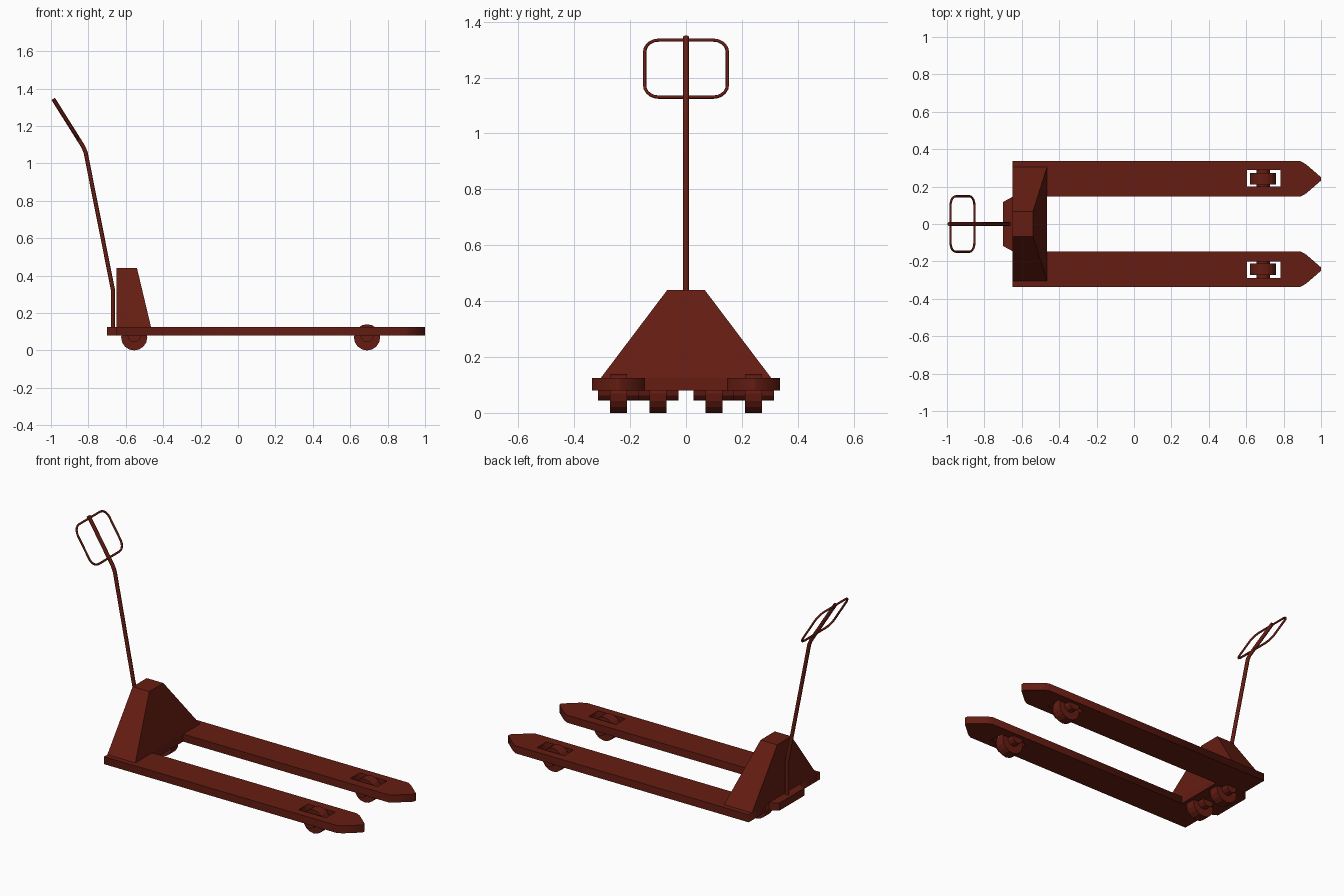
import bpy, bmesh, math
from mathutils import Vector

if "Cube" in bpy.data.objects:
    bpy.data.objects.remove(bpy.data.objects["Cube"])

paint = bpy.data.materials.new("dark_red_paint")
paint.diffuse_color = (0.13, 0.012, 0.006, 1)
paint.use_nodes = True
paint.node_tree.nodes["Principled BSDF"].inputs["Base Color"].default_value = paint.diffuse_color


def add_mesh(name, bm):
    bmesh.ops.recalc_face_normals(bm, faces=bm.faces)
    me = bpy.data.meshes.new(name)
    bm.to_mesh(me)
    bm.free()
    me.materials.append(paint)
    ob = bpy.data.objects.new(name, me)
    bpy.context.collection.objects.link(ob)
    return ob


def frustum(name, bottom, top, z0, z1):
    """Solid between two matching outlines at heights z0 and z1."""
    bm = bmesh.new()
    lo = [bm.verts.new((x, y, z0)) for x, y in bottom]
    hi = [bm.verts.new((x, y, z1)) for x, y in top]
    bm.faces.new(lo)
    bm.faces.new(hi)
    n = len(lo)
    for i in range(n):
        j = (i + 1) % n
        bm.faces.new((lo[i], lo[j], hi[j], hi[i]))
    return add_mesh(name, bm)


def to_mesh(ob):
    bpy.ops.object.select_all(action='DESELECT')
    ob.select_set(True)
    bpy.context.view_layer.objects.active = ob
    bpy.ops.object.convert(target='MESH')


def curve(name, loops, cyclic, dims='3D'):
    cu = bpy.data.curves.new(name, 'CURVE')
    cu.dimensions = dims
    for pts in loops:
        s = cu.splines.new('POLY')
        s.points.add(len(pts) - 1)
        for p, co in zip(s.points, pts):
            p.co = (*co, 1)
        s.use_cyclic_u = cyclic
    cu.materials.append(paint)
    ob = bpy.data.objects.new(name, cu)
    bpy.context.collection.objects.link(ob)
    return ob


def tube(name, pts, radius, cyclic=False):
    ob = curve(name, [pts], cyclic)
    ob.data.bevel_depth = radius
    ob.data.bevel_resolution = 2
    ob.data.use_fill_caps = True
    to_mesh(ob)


def cylinder(name, x, y, z, r, width, sides=16):
    bpy.ops.mesh.primitive_cylinder_add(vertices=sides, radius=r, depth=width,
                                        location=(x, y, z), rotation=(math.pi / 2, 0, 0))
    ob = bpy.context.object
    ob.name = name
    ob.data.materials.append(paint)


Z0, Z1 = 0.08, 0.125
for side, label in ((1, "left"), (-1, "right")):
    # fork blade with a wheel slot
    outline = [(-0.65, 0.146), (0.89, 0.146), (0.92, 0.163), (1.0, 0.232),
               (1.0, 0.25), (0.92, 0.319), (0.89, 0.336), (-0.65, 0.336)]
    slot = [(0.603, 0.2), (0.783, 0.2), (0.783, 0.288), (0.603, 0.288)]
    fork = curve("fork_" + label,
                 [[(x, side * y, 0) for x, y in loop] for loop in (outline, slot)], True, '2D')
    fork.data.fill_mode = 'BOTH'
    fork.data.extrude = (Z1 - Z0) / 2
    fork.location.z = (Z0 + Z1) / 2
    to_mesh(fork)
    # load and steering wheels with their hubs
    for part, x, y in (("load", 0.69, 0.242), ("steer", -0.555, 0.1)):
        cylinder(f"{part}_wheel_{label}", x, side * y, 0.07, 0.07, 0.06)
        cylinder(f"{part}_hub_{label}", x, side * y, 0.08, 0.036, 0.145, 12)

# cross plate joining the forks
plate = [(-0.65, -0.146), (-0.465, -0.146), (-0.465, 0.146), (-0.65, 0.146)]
frustum("cross_plate", plate, plate, Z0, Z1)

# tapered pump housing
frustum("pump_housing",
        [(-0.65, -0.305), (-0.465, -0.305), (-0.465, 0.305), (-0.65, 0.305)],
        [(-0.65, -0.067), (-0.54, -0.067), (-0.54, 0.067), (-0.65, 0.067)], Z1, 0.44)

# rear step carrying the handle
step = [(-0.70, -0.118), (-0.65, -0.145), (-0.65, 0.145), (-0.70, 0.118)]
frustum("rear_step", step, step, Z0, Z1)

# bent handle
tube("handle_bar", [(-0.669, 0, 0.1), (-0.669, 0, 0.325), (-0.809, 0, 1.03), (-0.815, 0, 1.06),
                    (-0.828, 0, 1.09), (-0.988, 0, 1.345)], 0.011)

# rounded rectangular grip in the plane of the upper handle
low, high = Vector((-0.853, 0, 1.13)), Vector((-0.981, 0, 1.334))
centre, up = (low + high) / 2, (high - low).normalized()
half_h, half_w, r = (high - low).length / 2, 0.148, 0.05
loop = []
for k, (sy, su) in enumerate(((1, 1), (-1, 1), (-1, -1), (1, -1))):
    for i in range(6):
        a = math.pi / 2 * (k + i / 5)
        y = sy * (half_w - r) + r * math.cos(a)
        u = su * (half_h - r) + r * math.sin(a)
        loop.append(centre + up * u + Vector((0, y, 0)))
tube("grip_loop", loop, 0.006, True)
